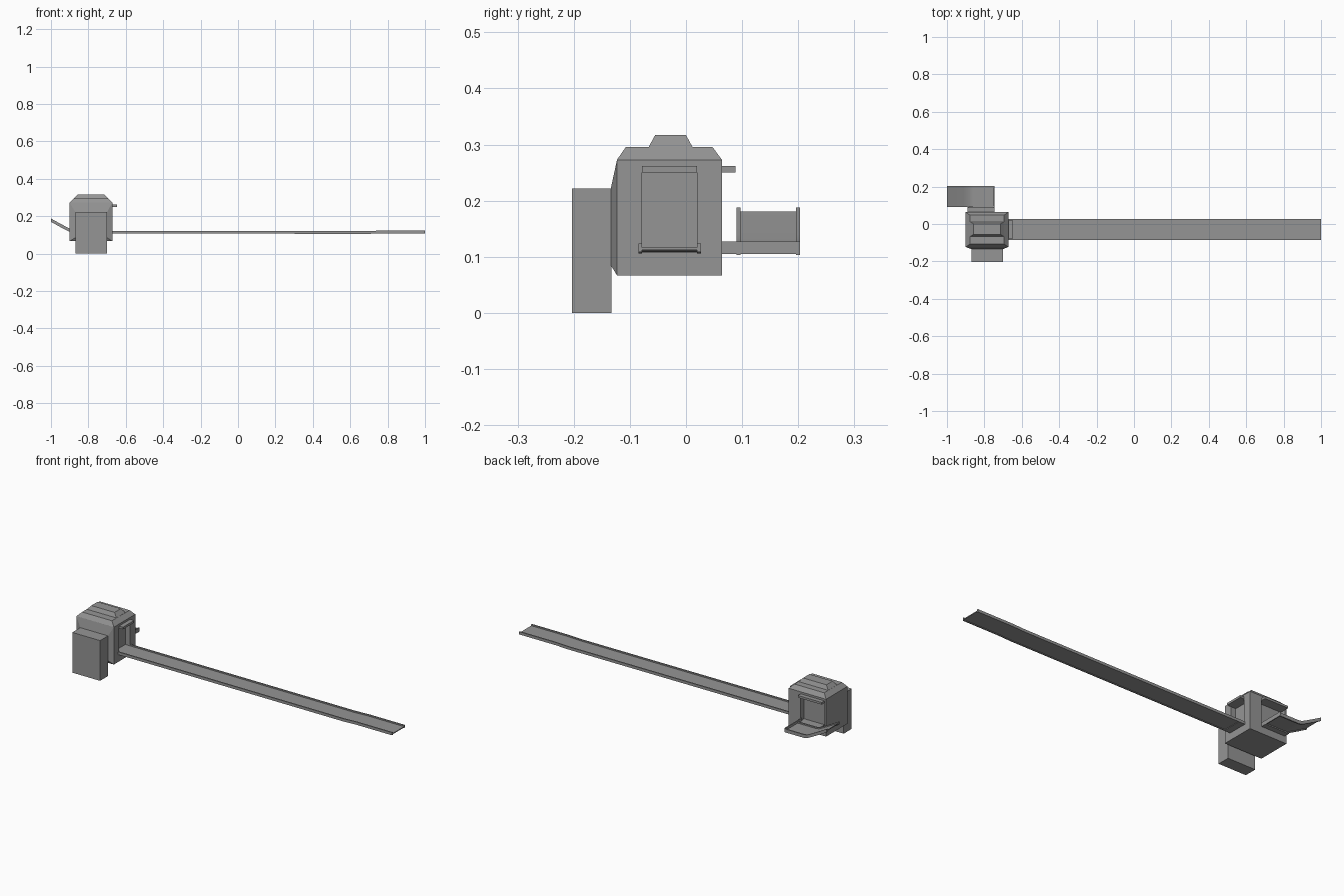
import bpy, bmesh, math

if "Cube" in bpy.data.objects:
    bpy.data.objects.remove(bpy.data.objects["Cube"])

# Dark grey finish shared by every part
dark_grey = bpy.data.materials.new("dark_grey")
dark_grey.diffuse_color = (0.3, 0.3, 0.3, 1.0)
dark_grey.use_nodes = True
dark_grey.node_tree.nodes["Principled BSDF"].inputs["Base Color"].default_value = dark_grey.diffuse_color


def add_object(name, bm):
    bmesh.ops.recalc_face_normals(bm, faces=bm.faces)
    mesh = bpy.data.meshes.new(name)
    bm.to_mesh(mesh)
    bm.free()
    mesh.materials.append(dark_grey)
    ob = bpy.data.objects.new(name, mesh)
    bpy.context.collection.objects.link(ob)
    return ob


def loft(name, loops):
    """Closed solid through a series of equal-length point loops."""
    bm = bmesh.new()
    rings = [[bm.verts.new(p) for p in loop] for loop in loops]
    n = len(rings[0])
    for a, b in zip(rings, rings[1:]):
        for i in range(n):
            j = (i + 1) % n
            bm.faces.new((a[i], a[j], b[j], b[i]))
    bm.faces.new(rings[0])
    bm.faces.new(rings[-1])
    return add_object(name, bm)


def rect_z(x0, x1, y0, y1, z):
    return [(x0, y0, z), (x1, y0, z), (x1, y1, z), (x0, y1, z)]


def rect_y(x0, x1, z0, z1, y):
    return [(x0, y, z0), (x1, y, z0), (x1, y, z1), (x0, y, z1)]


def box(name, x0, x1, y0, y1, z0, z1):
    return loft(name, [rect_z(x0, x1, y0, y1, z0), rect_z(x0, x1, y0, y1, z1)])


def channel(name, path, y0, y1, low=-0.006):
    """Shallow U-shaped tray swept along x; path holds (x, z) of the floor."""
    lip, floor, top = 0.007, 0.003, 0.009
    section = [(y0, low), (y0 + lip, low), (y0 + lip, -floor), (y1 - lip, -floor),
               (y1 - lip, low), (y1, low), (y1, top), (y1 - lip, top),
               (y1 - lip, 0.002), (y0 + lip, 0.002), (y0 + lip, top), (y0, top)]
    ob = loft(name, [[(x, y, z + d) for y, d in section] for x, z in path])
    bpy.context.view_layer.objects.active = ob
    ob.select_set(True)
    bpy.ops.object.shade_smooth_by_angle(angle=math.radians(30))
    ob.select_set(False)
    return ob


def cut(target, cutter):
    mod = target.modifiers.new("opening", 'BOOLEAN')
    mod.operation = 'DIFFERENCE'
    mod.solver = 'EXACT'
    mod.object = cutter
    bpy.context.view_layer.objects.active = target
    bpy.ops.object.modifier_apply(modifier=mod.name)
    bpy.data.objects.remove(cutter)


# Main housing with chamfered roof, opened on the right and at the back
housing = loft("housing", [
    rect_z(-0.90, -0.672, -0.123, 0.064, 0.067),
    rect_z(-0.90, -0.672, -0.123, 0.064, 0.273),
    rect_z(-0.877, -0.695, -0.107, 0.047, 0.296)])
cut(housing, box("right_cutter", -0.702, -0.6, -0.078, 0.02, 0.112, 0.2605))
cut(housing, box("back_cutter", -0.89, -0.745, 0.034, 0.15, 0.112, 0.2605))

# Raised roof ridge
loft("roof_ridge", [rect_z(-0.877, -0.695, -0.067, 0.012, 0.295),
                    rect_z(-0.857, -0.715, -0.055, 0.0, 0.317)])

# Front panel tapering onto the tall front cabinet
loft("front_taper", [rect_y(-0.90, -0.672, 0.067, 0.273, -0.1229),
                     rect_y(-0.87, -0.70, 0.085, 0.222, -0.134)])
box("front_cabinet", -0.87, -0.70, -0.203, -0.133, 0.0, 0.222)

# Hoods over both openings
box("right_hood", -0.705, -0.648, -0.078, 0.02, 0.25, 0.262)
box("back_hood", -0.89, -0.745, 0.03, 0.088, 0.25, 0.262)

# Sills leading out of the openings
box("right_sill", -0.705, -0.635, -0.078, 0.02, 0.107, 0.115)
box("back_sill", -0.89, -0.745, 0.03, 0.095, 0.105, 0.113)
box("back_sill_rail", -0.89, -0.885, 0.06, 0.095, 0.105, 0.127)

# End stop running along the inner end of the sill and tray
box("tray_end_stop", -0.75, -0.745, 0.06, 0.203, 0.105, 0.127)

# Long conveyor and the short upturned delivery tray
channel("long_conveyor", [(-0.672, 0.113), (-0.37, 0.113), (0.70, 0.112),
                          (0.78, 0.115), (1.0, 0.115)], -0.085, 0.027)
channel("delivery_tray", [(-0.746, 0.112), (-0.86, 0.112), (-0.88, 0.115),
                          (-0.91, 0.130), (-0.955, 0.154), (-1.0, 0.179)], 0.09, 0.203, -0.009)
